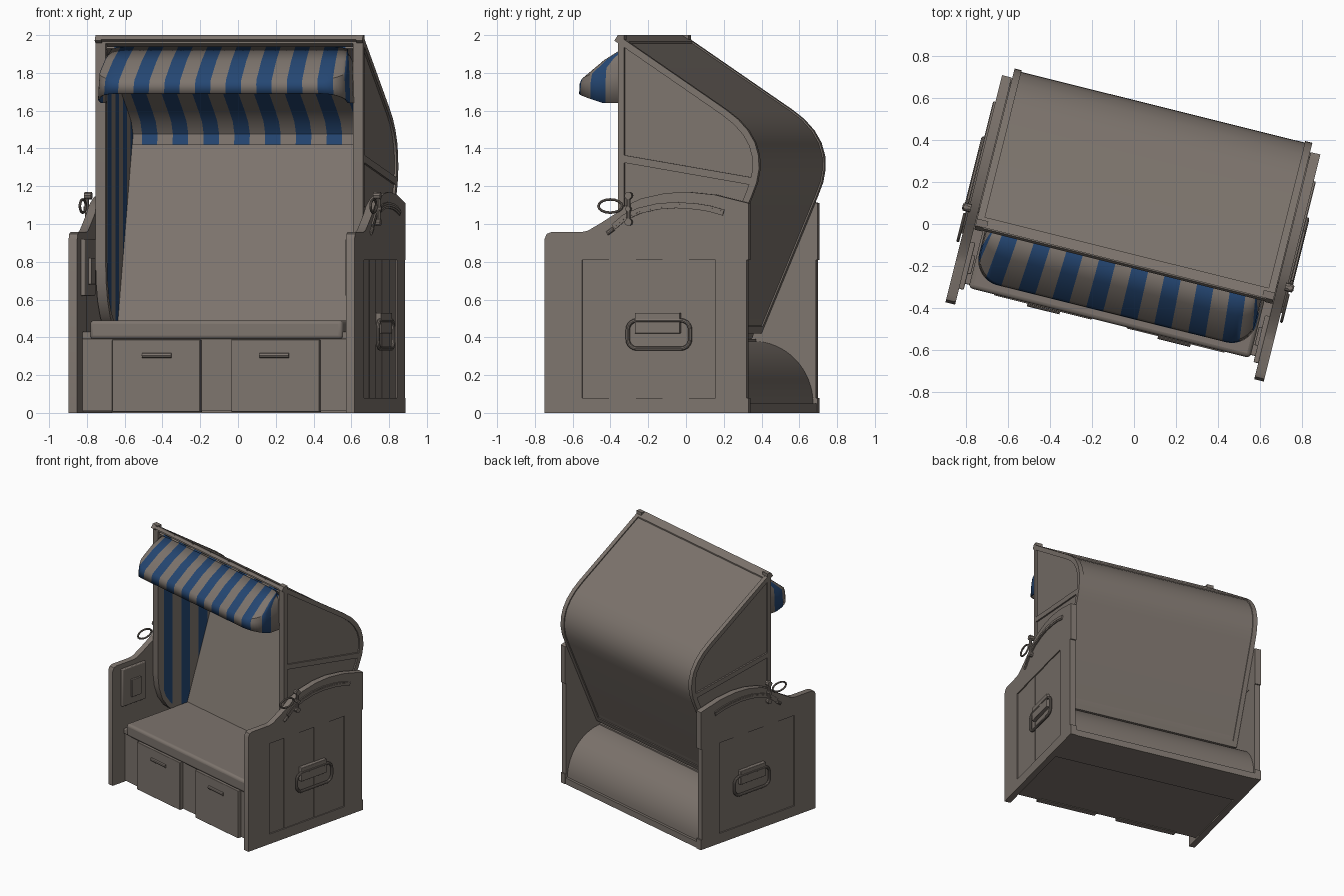
import bpy, bmesh, math
from mathutils import Vector

if "Cube" in bpy.data.objects:
    bpy.data.objects.remove(bpy.data.objects["Cube"])

TURN = math.radians(-14)      # the whole chair stands slightly turned
PITCH = 0.084                 # stripe width


def material(name, rgb):
    m = bpy.data.materials.new(name)
    m.diffuse_color = (*rgb, 1)
    m.use_nodes = True
    m.node_tree.nodes["Principled BSDF"].inputs["Base Color"].default_value = m.diffuse_color
    return m


TAUPE = material("taupe", (0.205, 0.175, 0.153))
BLUE = material("stripe blue", (0.018, 0.062, 0.17))


def finish(name, me, mirror=False, bevel=0):
    ob = bpy.data.objects.new(name, me)
    bpy.context.collection.objects.link(ob)
    for m in (TAUPE, BLUE):
        me.materials.append(m)
    for p in me.polygons:
        p.use_smooth = True
    me.set_sharp_from_angle(angle=math.radians(32))
    if bevel:
        b = ob.modifiers.new("bevel", "BEVEL")
        b.width, b.segments = bevel, 3
    if mirror:
        ob.modifiers.new("mirror", "MIRROR").use_mirror_merge = False
    ob.rotation_euler.z = TURN
    return ob


def is_blue(s):
    return int(math.floor((s - PITCH / 2) / PITCH) % 2 == 0)


def prism(name, pts, x0, x1, mirror=False, bevel=0, stripe=None):
    """Extrude a (y, z) outline along x; stripe = axis along which it is striped."""
    bm = bmesh.new()
    a = [bm.verts.new((x0, y, z)) for y, z in pts]
    b = [bm.verts.new((x1, y, z)) for y, z in pts]
    n = len(pts)
    bm.faces.new(a)
    bm.faces.new(b[::-1])
    for i in range(n):
        bm.faces.new((a[i], b[i], b[(i + 1) % n], a[(i + 1) % n]))
    if stripe is not None:
        axis = Vector([float(i == stripe) for i in range(3)])
        for k in range(-12, 13):
            bmesh.ops.bisect_plane(bm, geom=bm.verts[:] + bm.edges[:] + bm.faces[:],
                                   plane_co=axis * (k + 0.5) * PITCH, plane_no=axis)
    bmesh.ops.recalc_face_normals(bm, faces=bm.faces[:])
    me = bpy.data.meshes.new(name)
    if stripe is not None:
        for f in bm.faces:
            f.material_index = is_blue(f.calc_center_median()[stripe])
    bm.to_mesh(me)
    bm.free()
    return finish(name, me, mirror, bevel)


def box(name, x0, x1, y0, y1, z0, z1, mirror=False, bevel=0):
    return prism(name, [(y0, z0), (y1, z0), (y1, z1), (y0, z1)], x0, x1, mirror, bevel)


def inset(pts, d, closed=True):
    """Offset a clockwise (y, z) path to its right-hand side."""
    out, n = [], len(pts)
    for i, p in enumerate(pts):
        p = Vector(p)
        prev = Vector(pts[i - 1]) if closed or i else None
        nxt = Vector(pts[(i + 1) % n]) if closed or i < n - 1 else None
        d1 = (p - prev).normalized() if prev else (nxt - p).normalized()
        d2 = (nxt - p).normalized() if nxt else d1
        n1, n2 = Vector((d1.y, -d1.x)), Vector((d2.y, -d2.x))
        m = (n1 + n2).normalized()
        out.append(tuple(p + m * d / max(0.4, m.dot(n1))))
    return out


def band(name, pts, d0, d1, x0, x1, mirror=False, stripe=None):
    """Open strip that follows a path between two inset depths."""
    return prism(name, inset(pts, d0, False) + inset(pts, d1, False)[::-1], x0, x1, mirror, 0, stripe)


def tube(name, pts, r, cyclic=False, mirror=True):
    cu = bpy.data.curves.new(name, "CURVE")
    cu.dimensions = "3D"
    cu.bevel_depth, cu.bevel_resolution, cu.use_fill_caps = r, 3, True
    sp = cu.splines.new("POLY")
    sp.points.add(len(pts) - 1)
    for q, p in zip(sp.points, pts):
        q.co = (*p, 1)
    sp.use_cyclic_u = cyclic
    tmp = bpy.data.objects.new("tmp", cu)
    me = bpy.data.meshes.new_from_object(tmp)
    bpy.data.objects.remove(tmp)
    me.materials.clear()
    return finish(name, me, mirror)


def arc(cy, cz, r, a0, a1, n):
    return [(cy + r * math.cos(math.radians(a0 + (a1 - a0) * i / n)),
             cz + r * math.sin(math.radians(a0 + (a1 - a0) * i / n))) for i in range(n + 1)]


# ---- side walls: core, raised frame boards, planks
crest = [(-0.375, 0.957), (-0.34, 0.965), (-0.27, 1.005), (-0.19, 1.055), (-0.14, 1.095), (-0.05, 1.135),
         (0.08, 1.163), (0.2, 1.17), (0.35, 1.155), (0.535, 1.11)]
front_top = [(-0.578, 0.92), (-0.565, 0.948), (-0.54, 0.957)]
prism("side_wall", [(-0.576, 0)] + front_top + crest[:-1] + [(0.525, 1.11), (0.525, 0)], 0.735, 0.768, True)
prism("side_front_board", [(-0.578, 0)] + front_top + [(-0.372, 0.957), (-0.372, 0)], 0.733, 0.78, True)
prism("side_top_board", [(-0.372, 0.81)] + crest + [(0.535, 0.81)], 0.733, 0.78, True)
box("side_bottom_rail", 0.733, 0.78, -0.372, 0.535, 0, 0.08, True)
box("side_back_board", 0.735, 0.78, 0.355, 0.525, 0.08, 0.81, True)
for i in range(5):
    y = -0.372 + i * 0.1454
    box("side_plank", 0.765, 0.770 + 0.003 * (i % 2), y, y + 0.1454, 0.08, 0.81, True)

# ---- carrying handles
box("handle_block", 0.765, 0.80, -0.08, 0.165, 0.42, 0.53, True, 0.004)
ring = (arc(0.17, 0.44, 0.05, 90, 0, 5) + arc(0.17, 0.39, 0.05, 0, -90, 5)
        + arc(-0.07, 0.39, 0.05, -90, -180, 5) + arc(-0.07, 0.44, 0.05, 180, 90, 5))
tube("carry_handle", [(0.793, y, z) for y, z in ring], 0.011, True)

# ---- tilt rail with lever
rail = [(-0.2, 0.985), (-0.14, 1.035), (-0.06, 1.07), (0.04, 1.093), (0.14, 1.1), (0.25, 1.093), (0.33, 1.08), (0.40, 1.06)]
band("tilt_rail", rail, -0.016, 0.016, 0.775, 0.788, True)
band("tilt_slot", rail, -0.006, 0.006, 0.775, 0.791, True)
tube("tilt_pin", [(0.70, -0.115, 1.08), (0.812, -0.115, 1.08)], 0.014)
tube("tilt_rod", [(0.795, -0.115, 1.0), (0.795, -0.115, 1.17)], 0.011)
for z in (1.01, 1.15):
    tube("tilt_knob", [(0.77, -0.115, z), (0.807, -0.115, z)], 0.02)
tube("tilt_grip", [(0.793, -0.215 + 0.065 * math.cos(t * math.pi / 8), 1.095 + 0.035 * math.sin(t * math.pi / 8))
                   for t in range(16)], 0.007, True)
tube("lower_latch", [(0.782, -0.235, 0.95), (0.782, -0.2, 0.975)], 0.012)

# ---- base box, posts, drawers, seat
box("base_box", -0.735, 0.735, -0.46, 0.2, 0.01, 0.39)
box("base_floor", -0.735, 0.735, 0.18, 0.53, 0.0, 0.05)
prism("rear_cover", [(0.1, 0.05)] + [(0.1, 0.38)] + arc(0.18, 0.05, 0.33, 90, 0, 16), -0.735, 0.735)
box("drawer", 0.085, 0.565, -0.49, -0.44, 0.005, 0.388, True, 0.004)
tube("drawer_slot", [(0.24, -0.489, 0.305), (0.40, -0.489, 0.305)], 0.014)
box("seat_ledge", 0.66, 0.735, -0.47, 0.1, 0.39, 0.43, True, 0.006)
box("seat", -0.69, 0.69, -0.485, 0.2, 0.39, 0.49, bevel=0.02)
# ---- folding trays inside the side walls
box("side_tray", 0.71, 0.735, -0.5, -0.27, 0.62, 0.92, True, 0.006)
box("tray_hinge", 0.695, 0.735, -0.42, -0.33, 0.68, 0.82, True, 0.004)

# ---- hood: roof shell, side frames, side plates
roof = [(-0.19, 2.0), (0.40, 1.605), (0.465, 1.555), (0.52, 1.495), (0.558, 1.43), (0.578, 1.36), (0.58, 1.29),
        (0.567, 1.22), (0.54, 1.15), (0.23, 0.42)]
lower = [(0.06, 0.42), (-0.02, 0.45), (-0.09, 0.51), (-0.145, 0.59), (-0.178, 0.69), (-0.19, 0.80)]
outline = roof + lower
band("hood_shell", roof, 0.008, 0.028, -0.70, 0.70)
band("hood_edge", roof, 0.0, 0.035, 0.695, 0.73, True)
band("hood_front_edge", lower[:] + [(-0.19, 2.0)], 0.0, 0.035, 0.675, 0.73, True)
prism("hood_side", inset(outline, 0.012), 0.695, 0.718, True)
prism("hood_side_rail", [(-0.16, 1.365), (0.55, 1.245), (0.545, 1.205), (-0.16, 1.325)], 0.71, 0.73, True)
prism("hood_top_bar", [(-0.19, 2.0), (-0.14, 1.967), (-0.14, 1.945), (-0.19, 1.955)], -0.70, 0.70)
prism("hood_bottom_bar", [(0.23, 0.42), (0.247, 0.46), (0.21, 0.47), (0.19, 0.42)], -0.70, 0.70)

# ---- striped lining and backrest
prism("side_lining", inset(outline, 0.03), 0.68, 0.696, True, 0, 1)
band("roof_lining", [(-0.17, 1.94), (0.32, 1.61), (0.40, 1.55), (0.44, 1.48), (0.43, 1.40)], 0.0, 0.012,
     -0.682, 0.682, stripe=0)
prism("backrest", [(0.09, 0.46), (0.41, 1.42), (0.47, 1.42), (0.50, 1.15), (0.24, 0.46)], -0.68, 0.68)


# ---- awning: a rounded visor lofted around a U-shaped rim
def rim(s):
    a, sg = abs(s), math.copysign(1, s)
    if a < 0.56:
        return s, -0.44
    if a < 0.7485:
        t = (a - 0.56) / 0.12
        return sg * (0.56 + 0.12 * math.sin(t)), -0.44 + 0.12 * (1 - math.cos(t))
    return sg * 0.68, min(-0.185, -0.32 + a - 0.7485)


bm = bmesh.new()
cols = []
for k in range(-42, 43):
    x, y = rim(k * PITCH / 4)
    d = (-0.19 - y) / 0.25
    top = Vector((x * 0.95, -0.185, 1.94 - 0.04 * (1 - d)))
    edge = Vector((x * 0.99, y + 0.012 * d, 1.765 + 0.09 * (1 - d)))
    mid = top.lerp(edge, 0.5) + Vector((0, 0, 0.012))
    low = Vector((x, y, 1.69 - 0.05 * min(1, 1.6 * (1 - d))))
    cols.append([bm.verts.new(p) for p in (top, mid, edge, edge.lerp(low, 0.3) + Vector((0, -0.006 * d, 0)), low)])
for k in range(84):
    for j in range(4):
        f = bm.faces.new((cols[k][j], cols[k][j + 1], cols[k + 1][j + 1], cols[k + 1][j]))
        f.material_index = is_blue((k - 41.5) * PITCH / 4)
bmesh.ops.recalc_face_normals(bm, faces=bm.faces[:])
me = bpy.data.meshes.new("awning")
bm.to_mesh(me)
bm.free()
finish("awning", me).modifiers.new("thickness", "SOLIDIFY").thickness = 0.01
